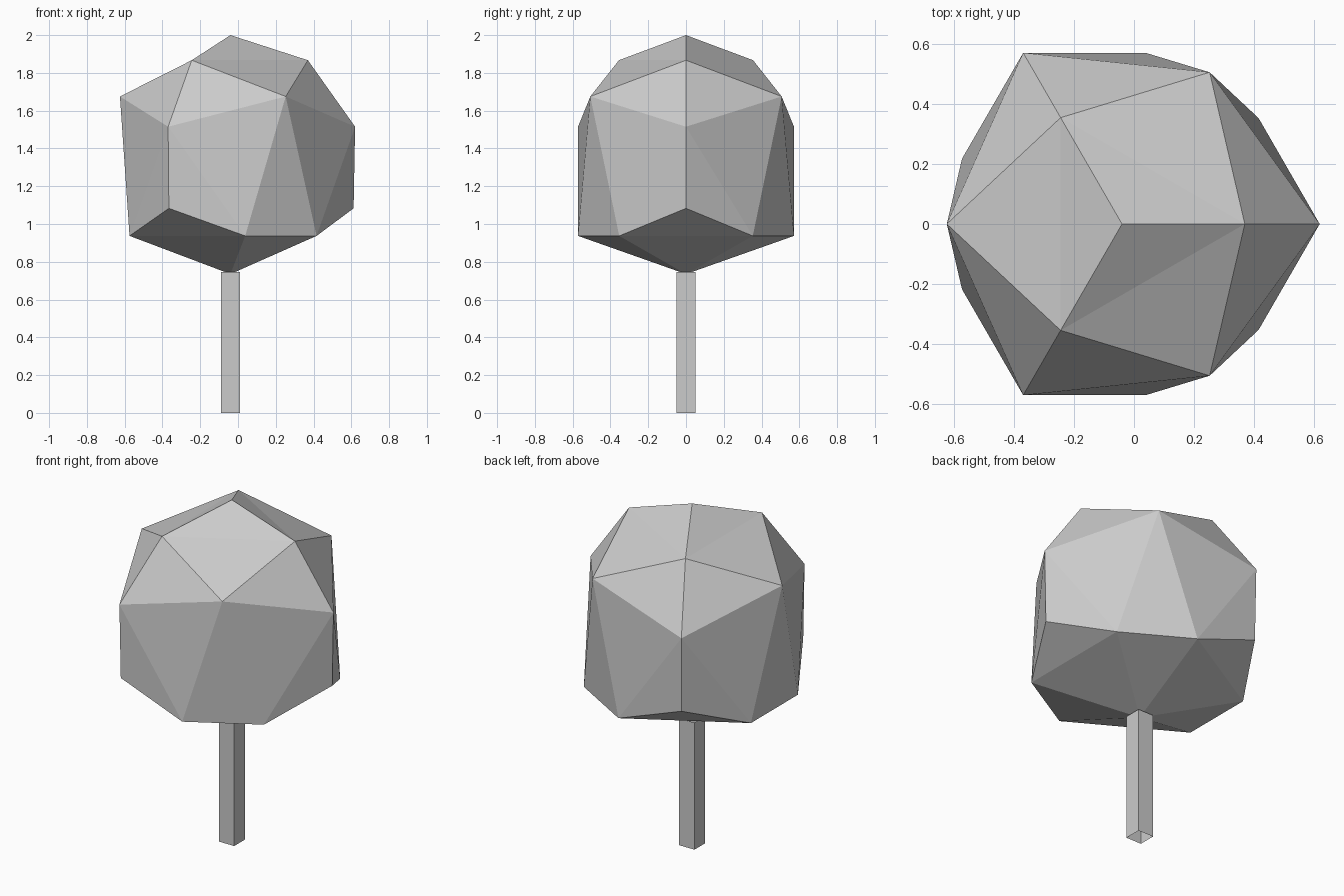
import bpy
import bmesh
from math import radians, cos, sin

default = bpy.data.objects.get("Cube")
if default:
    bpy.data.objects.remove(default, do_unlink=True)

AXIS_X = -0.04      # trunk and crown share this vertical axis
SECTORS = 3         # the crown repeats three times around the axis

grey = bpy.data.materials.new("plain_grey")
grey.use_nodes = True
colour = (0.6, 0.6, 0.6, 1)
grey.diffuse_color = colour
grey.node_tree.nodes["Principled BSDF"].inputs["Base Color"].default_value = colour


def finish(name, bm):
    bmesh.ops.recalc_face_normals(bm, faces=bm.faces)
    mesh = bpy.data.meshes.new(name)
    bm.to_mesh(mesh)
    bm.free()
    mesh.materials.append(grey)
    obj = bpy.data.objects.new(name, mesh)
    obj.location.x = AXIS_X
    bpy.context.collection.objects.link(obj)
    return obj


def ring(bm, angle, radius, z):
    """One vertex per sector, starting at the given angle."""
    turns = [radians(angle + k * 360 / SECTORS) for k in range(SECTORS)]
    return [bm.verts.new((radius * cos(t), radius * sin(t), z)) for t in turns]


# Crown: faceted ball made of rings between two poles
bm = bmesh.new()
top = bm.verts.new((0, 0, 2.0))
tip = bm.verts.new((0, 0, 0.735))
cap = ring(bm, 0, 0.41, 1.867)
shoulder = ring(bm, 60, 0.585, 1.675)
upper = ring(bm, 0, 0.66, 1.515)
lower = ring(bm, 0, 0.652, 1.083)
rim_l = ring(bm, 37.8, 0.577, 0.937)
rim_r = ring(bm, -37.8, 0.577, 0.937)

for k in range(SECTORS):
    n = (k + 1) % SECTORS
    for tri in (
        (top, cap[k], cap[n]),
        (cap[k], shoulder[k], cap[n]),
        (cap[k], upper[k], shoulder[k]),
        (cap[n], shoulder[k], upper[n]),
        (upper[k], rim_l[k], shoulder[k]),
        (upper[n], shoulder[k], rim_r[n]),
        (upper[k], lower[k], rim_l[k]),
        (upper[k], rim_r[k], lower[k]),
        (shoulder[k], rim_l[k], rim_r[n]),
        (lower[k], rim_r[k], rim_l[k]),
        (tip, rim_l[k], rim_r[k]),
        (tip, rim_r[n], rim_l[k]),
    ):
        bm.faces.new(tri)
finish("crown", bm)

# Trunk: square post, open at both ends
bm = bmesh.new()
bmesh.ops.create_cube(bm, size=1)
bmesh.ops.scale(bm, vec=(0.1, 0.1, 0.745), verts=bm.verts)
bmesh.ops.translate(bm, vec=(0, 0, 0.745 / 2), verts=bm.verts)
bm.normal_update()
ends = [f for f in bm.faces if abs(f.normal.z) > 0.5]
bmesh.ops.delete(bm, geom=ends, context="FACES_ONLY")
finish("trunk", bm)
